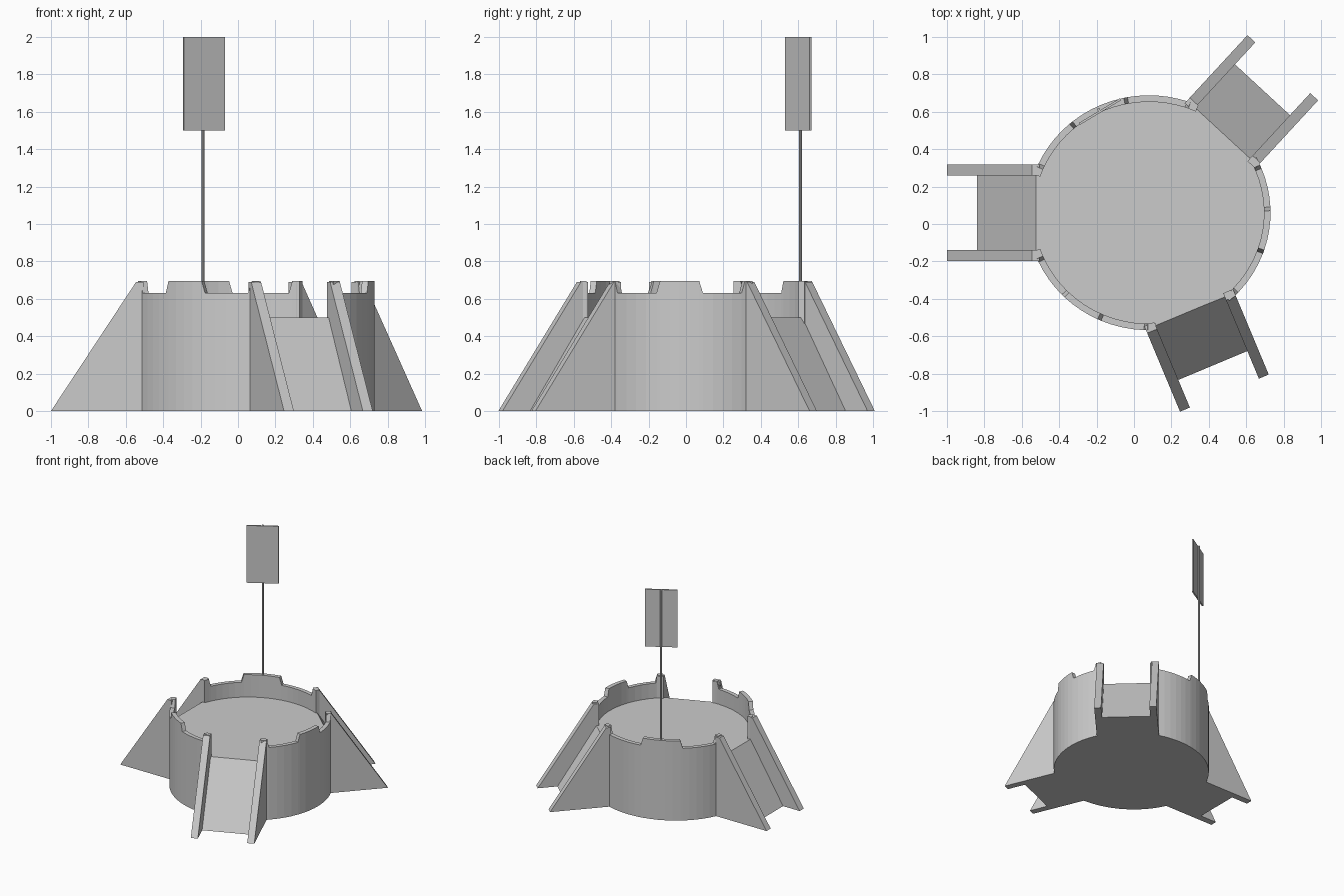
import bpy, bmesh, math
from mathutils import Matrix, Vector

cube = bpy.data.objects.get("Cube")
if cube:
    bpy.data.objects.remove(cube)

CX, CY = 0.08, 0.06                 # drum centre
RX, RY, THICK = 0.65, 0.628, 0.035  # drum radii and wall thickness
FLOOR, LOW, HIGH = 0.5, 0.63, 0.695
GAP = 19                            # half angle of each ramp opening
RAMPS = {"left_side": (47.3, 0.01), "right_side": (180, 0.035), "front": (292.7, 0)}

stone = bpy.data.materials.new("stone_grey")
stone.use_nodes = True
grey = (0.6, 0.6, 0.6, 1)
stone.diffuse_color = grey
stone.node_tree.nodes["Principled BSDF"].inputs["Base Color"].default_value = grey


def finish(name, bm):
    bmesh.ops.recalc_face_normals(bm, faces=bm.faces)
    mesh = bpy.data.meshes.new(name)
    bm.to_mesh(mesh)
    bm.free()
    mesh.materials.append(stone)
    obj = bpy.data.objects.new(name, mesh)
    bpy.context.collection.objects.link(obj)
    return obj


def rim(angle, inset, z):
    a = math.radians(angle)
    return Vector((CX + (RX - inset) * math.cos(a), CY + (RY - inset) * math.sin(a), z))


def extrude(name, points, offset):
    """Solid from a flat outline pushed along an offset."""
    bm = bmesh.new()
    face = bm.faces.new([bm.verts.new(p) for p in points])
    new = bmesh.ops.extrude_face_region(bm, geom=[face], use_keep_orig=True)
    verts = [v for v in new["geom"] if isinstance(v, bmesh.types.BMVert)]
    bmesh.ops.translate(bm, verts=verts, vec=offset)
    return finish(name, bm)


def spaced(start, end, step=5):
    n = max(1, round((end - start) / step))
    return [start + (end - start) * i / n for i in range(n + 1)]


def curved_wall(name, start, end, mid_start, mid_end):
    """Battlement wall with a block at each end and one between."""
    slope = 1.8
    keys = [(start, HIGH), (start + 4, HIGH), (start + 4 + slope, LOW),
            (mid_start - slope, LOW), (mid_start, HIGH), (mid_end, HIGH),
            (mid_end + slope, LOW), (end - 4 - slope, LOW), (end - 4, HIGH), (end, HIGH)]
    stations = [keys[0]]
    for (a, za), (b, zb) in zip(keys, keys[1:]):
        for t in spaced(a, b)[1:]:
            stations.append((t, za + (zb - za) * (t - a) / (b - a)))
    bm = bmesh.new()
    rings = [[bm.verts.new(p) for p in (rim(a, 0, 0), rim(a, 0, z),
                                        rim(a, THICK, z), rim(a, THICK, 0))]
             for a, z in stations]
    for r, s in zip(rings, rings[1:]):
        for i in range(4):
            j = (i + 1) % 4
            bm.faces.new((r[i], r[j], s[j], s[i]))
    bm.faces.new(rings[0])
    bm.faces.new(rings[-1])
    finish(name, bm)


# Curved walls between the openings
walls = {"back_wall": (47 + GAP, 180 - GAP, 102, 129),
         "front_right_wall": (180 + GAP, 292.5 - GAP, 226, 245),
         "left_wall": (292.5 + GAP, 407 - GAP, 341.5, 361)}
outline = []
for name, (start, end, m0, m1) in walls.items():
    curved_wall(name, start, end, m0, m1)
    outline += [rim(a, THICK - 0.005, 0) for a in spaced(start, end)]

# Floor core, cut straight across at each opening
extrude("floor", outline, (0, 0, FLOOR))

# Ramps, each between two sloping side walls
for side, (angle, shift) in RAMPS.items():
    place = Matrix.Translation((CX, CY, 0)) @ Matrix.Rotation(math.radians(angle), 4, "Z")

    def slab(name, profile, y0, y1):
        obj = extrude(name, [(r + shift, y0, z) for r, z in profile], (0, y1 - y0, 0))
        obj.data.transform(place)

    slab(side + "_ramp", [(0.5, 0), (0.885, 0), (0.57, FLOOR), (0.5, FLOOR)], -0.21, 0.21)
    buttress = [(0.55, 0), (1.045, 0), (0.59, 0.69), (0.55, 0.69)]
    for label, sign in (("_buttress_a", 1), ("_buttress_b", -1)):
        slab(side + label, buttress, sign * 0.2, sign * 0.257)

# Flag pole
bm = bmesh.new()
bmesh.ops.create_cone(bm, cap_ends=True, segments=8, radius1=0.008, radius2=0.008, depth=1.37,
                      matrix=Matrix.Translation((-0.188, 0.612, 1.315)))
finish("flag_pole", bm)

# Flag panel in front of the pole
bm = bmesh.new()
bmesh.ops.create_cube(bm, size=1, matrix=Matrix.Translation((-0.182, 0.601, 1.75))
                      @ Matrix.Rotation(math.radians(31), 4, "Z")
                      @ Matrix.Diagonal((0.255, 0.012, 0.5, 1)))
finish("flag", bm)
